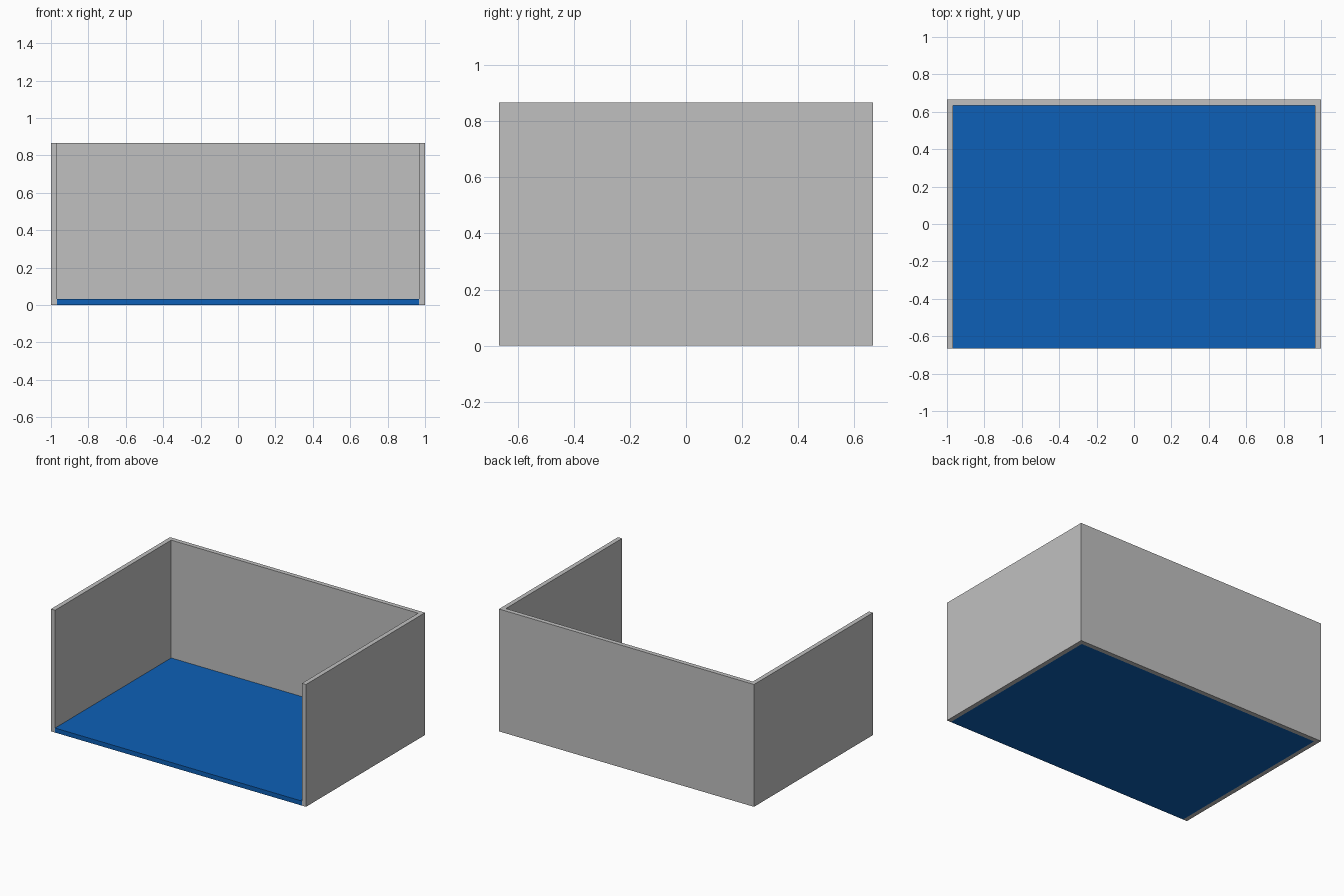
import bpy

cube = bpy.data.objects.get("Cube")
if cube:
    bpy.data.objects.remove(cube, do_unlink=True)

W, D, H, T = 2.0, 1.333, 0.867, 0.032  # overall size and panel thickness


def material(name, rgb):
    mat = bpy.data.materials.new(name)
    mat.use_nodes = True
    colour = (*rgb, 1.0)
    mat.diffuse_color = colour
    mat.node_tree.nodes["Principled BSDF"].inputs["Base Color"].default_value = colour
    return mat


def panel(name, low, high, mat):
    """Flat box spanning two opposite corners."""
    centre = [(a + b) / 2 for a, b in zip(low, high)]
    bpy.ops.mesh.primitive_cube_add(size=1, location=centre)
    obj = bpy.context.object
    obj.name = name
    obj.scale = [b - a for a, b in zip(low, high)]
    bpy.ops.object.transform_apply(location=False, rotation=False, scale=True)
    obj.data.materials.append(mat)
    return obj


grey = material("wall grey", (0.53, 0.53, 0.53))
blue = material("floor blue", (0.004, 0.117, 0.472))

x, y = W / 2, D / 2

# Floor, open at the front
panel("floor", (-x + T, -y, 0), (x - T, y - T, T), blue)

# Back wall between the two side walls
panel("back_wall", (-x + T, y - T, 0), (x - T, y, H), grey)

# Side walls
panel("left_wall", (x - T, -y, 0), (x, y, H), grey)
panel("right_wall", (-x, -y, 0), (-x + T, y, H), grey)
